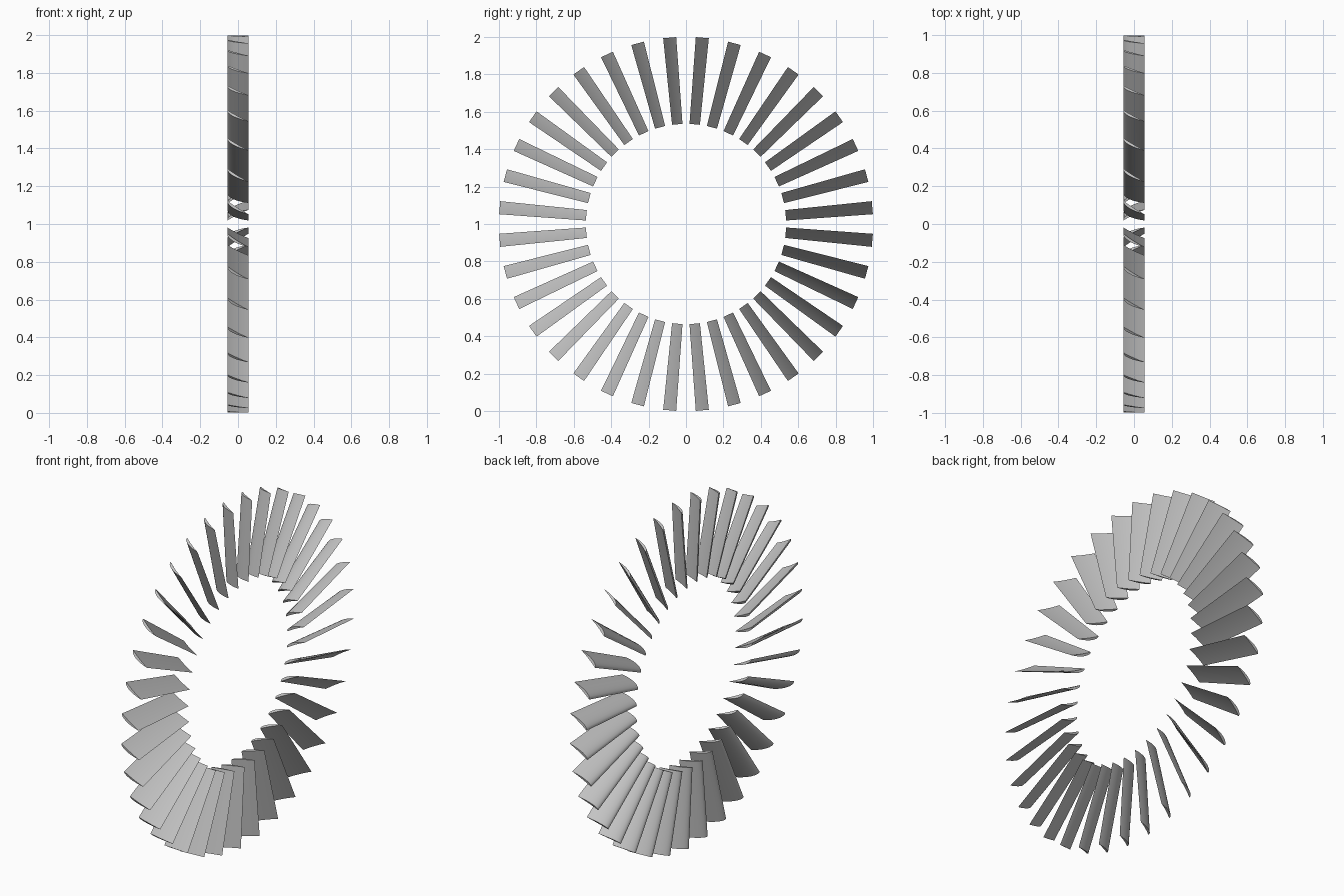
import bpy
import bmesh
import math

cube = bpy.data.objects.get("Cube")
if cube:
    bpy.data.objects.remove(cube, do_unlink=True)

BLADES = 36
R_IN, R_OUT = 0.535, 1.0
HALF_X = 0.055
STEPS = 10

grey = bpy.data.materials.new("plain_grey")
grey.use_nodes = True
colour = (0.55, 0.55, 0.55, 1)
grey.diffuse_color = colour
grey.node_tree.nodes["Principled BSDF"].inputs["Base Color"].default_value = colour


def section(half_t, radius):
    """Airfoil loop: rounded nose at -x, convex back, nearly flat belly."""
    chord = 2 * math.hypot(HALF_X, half_t)
    nx, ny = -2 * half_t / chord, -2 * HALF_X / chord
    us = [(1 - math.cos(math.pi * i / STEPS)) / 2 for i in range(STEPS + 1)]
    back = [(u, 0.045 * math.sqrt(u) * (1 - u)) for u in us]
    belly = [(u, 0.012 * u * (1 - u)) for u in us[-2:0:-1]]
    return [(HALF_X * (2 * u - 1) + nx * h, half_t * (1 - 2 * u) + ny * h, radius)
            for u, h in back + belly]


# One blade lofted from root to tip
bm = bmesh.new()
root = [bm.verts.new(p) for p in section(0.028, R_IN)]
tip = [bm.verts.new(p) for p in section(0.035, R_OUT)]
n = len(root)
for i in range(n):
    j = (i + 1) % n
    bm.faces.new((root[i], root[j], tip[j], tip[i]))
bm.faces.new(root)
bm.faces.new(tip)
bmesh.ops.recalc_face_normals(bm, faces=bm.faces)
blade_mesh = bpy.data.meshes.new("blade")
bm.to_mesh(blade_mesh)
bm.free()
blade_mesh.materials.append(grey)

# Ring of blades around the x axis
blades = []
for k in range(BLADES):
    blade = bpy.data.objects.new(f"blade_{k + 1}", blade_mesh)
    blade.location = (0, 0, 1)
    blade.rotation_euler = (2 * math.pi * (k + 0.5) / BLADES, 0, 0)
    bpy.context.collection.objects.link(blade)
    blades.append(blade)

bpy.ops.object.select_all(action='DESELECT')
blades[0].select_set(True)
bpy.context.view_layer.objects.active = blades[0]
bpy.ops.object.shade_smooth_by_angle(angle=math.radians(35))
